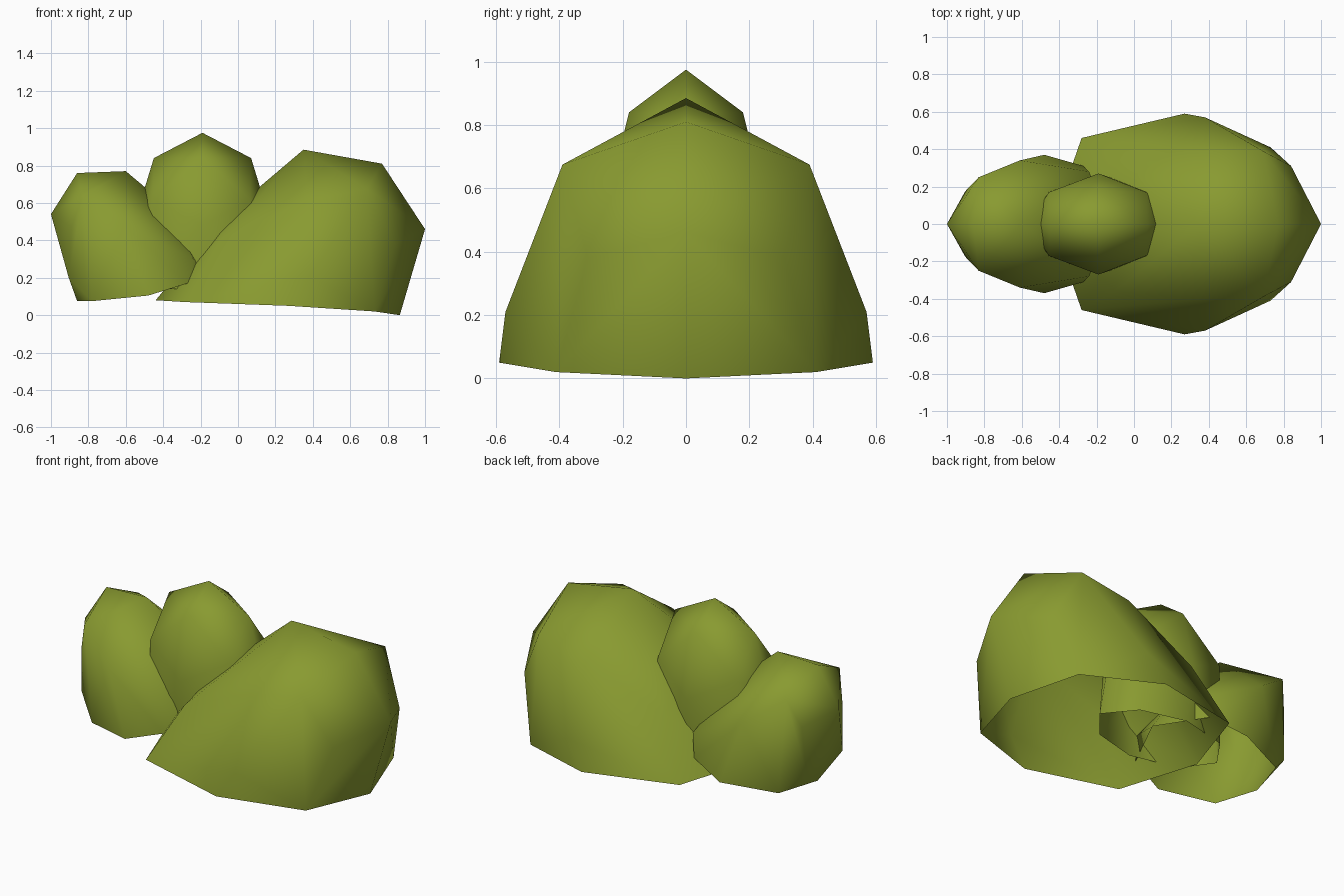
import bpy
import bmesh
from mathutils import Vector

cube = bpy.data.objects.get("Cube")
if cube:
    bpy.data.objects.remove(cube)

leaf = bpy.data.materials.new("olive_green")
leaf.use_nodes = True
colour = (0.25, 0.325, 0.03, 1)
leaf.diffuse_color = colour
bsdf = leaf.node_tree.nodes["Principled BSDF"]
bsdf.inputs["Base Color"].default_value = colour
bsdf.inputs["Roughness"].default_value = 0.9


def clump(name, rim, crown):
    """Rounded shell mirrored across y, left open along its rim."""
    bm = bmesh.new()
    rim_verts = set()
    for points, is_rim in ((rim, True), (crown, False)):
        for x, y, z in points:
            for side in ((1, -1) if y else (1,)):
                v = bm.verts.new(Vector((x, y * side, z)))
                if is_rim:
                    rim_verts.add(v)
    bmesh.ops.convex_hull(bm, input=bm.verts[:])
    under = [f for f in bm.faces if all(v in rim_verts for v in f.verts)]
    bmesh.ops.delete(bm, geom=under, context="FACES")
    loose = [v for v in bm.verts if not v.link_faces]
    bmesh.ops.delete(bm, geom=loose, context="VERTS")
    bmesh.ops.recalc_face_normals(bm, faces=bm.faces[:])
    # The shells are open, so make sure the normals point outward
    centre = sum((v.co for v in bm.verts), Vector()) / len(bm.verts)
    if sum((f.calc_center_median() - centre).dot(f.normal) for f in bm.faces) < 0:
        bmesh.ops.reverse_faces(bm, faces=bm.faces[:])
    for f in bm.faces:
        f.smooth = True
    mesh = bpy.data.meshes.new(name)
    bm.to_mesh(mesh)
    bm.free()
    mesh.materials.append(leaf)
    obj = bpy.data.objects.new(name, mesh)
    bpy.context.collection.objects.link(obj)
    return obj


def diamond(x, z, rx, ry):
    """Ends and side of a ring, completed by the mirror."""
    return [(x + rx, 0, z), (x, ry, z), (x - rx, 0, z)]


def corners(x, z, rx, ry):
    """Diagonal points of a ring, completed by the mirror."""
    return [(x + rx, ry, z), (x - rx, ry, z)]


# Large clump leaning to the left
clump("large_clump",
      rim=[(-.44, 0, .08), (-.28, .46, .07), (.27, .59, .05),
           (.73, .41, .02), (.865, 0, 0)],
      crown=[(.35, 0, .885), (.77, 0, .81), (1, 0, .46), (.69, .39, .675),
             (.84, .31, .38), (.38, .57, .21), (.37, .4, .615),
             (-.1, .36, .4), (-.08, 0, .52)])

# Small clump leaning to the right
clump("small_clump",
      rim=[(-.86, 0, .075), (-.78, .25, .075), (-.48, .37, .105),
           (-.27, .31, .17), (-.13, 0, .2)],
      crown=[(-.6, 0, .77), (-.86, 0, .76), (-1, 0, .54), (-.83, .25, .64),
             (-.89, .19, .47), (-.905, .17, .2), (-.61, .34, .48),
             (-.24, .28, .3), (-.35, 0, .56)])

# Upright clump between them, widening down into its neighbours
clump("middle_clump",
      rim=diamond(-.17, .14, .41, .24) + corners(-.18, .14, .28, .17),
      crown=[(-.19, 0, .975)] + diamond(-.19, .84, .26, .18)
      + corners(-.195, .62, .26, .17) + diamond(-.19, .48, .37, .27))
